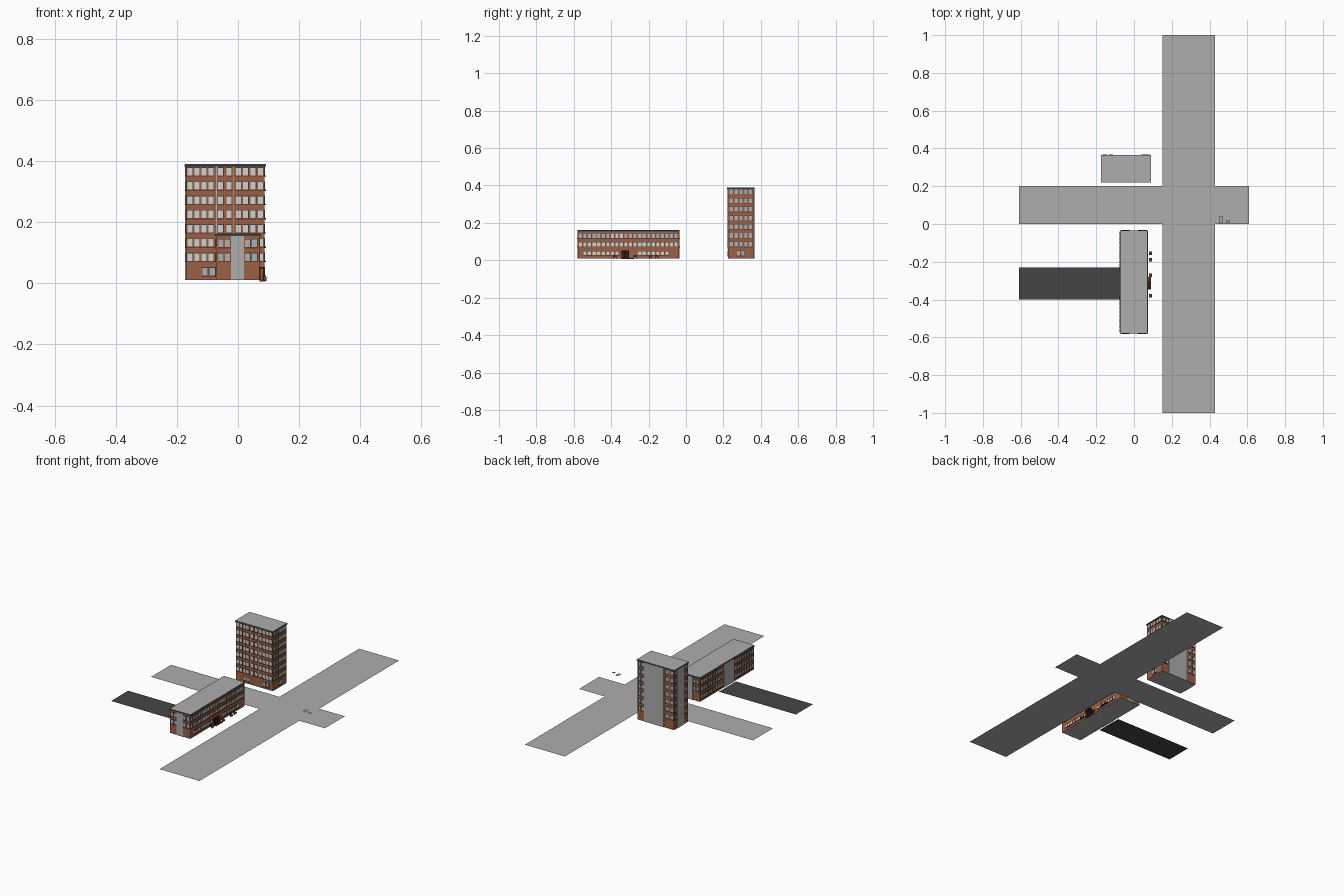
import bpy, bmesh
from mathutils import Vector

if "Cube" in bpy.data.objects:
    bpy.data.objects.remove(bpy.data.objects["Cube"])


def mat(name, r, g, b):
    m = bpy.data.materials.new(name)
    m.diffuse_color = (r, g, b, 1)
    m.use_nodes = True
    m.node_tree.nodes["Principled BSDF"].inputs["Base Color"].default_value = m.diffuse_color
    return m


BRICK = mat("brick", .32, .115, .06)
GREY = mat("concrete_grey", .42, .42, .42)
ASPHALT = mat("dark_asphalt", .06, .06, .06)
DARK = mat("dark_trim", .045, .045, .045)
GLASS = mat("grey_glass", .42, .43, .43)
LIGHT = mat("light_glass", .66, .64, .6)
SILL = mat("dark_brick_sill", .15, .04, .025)
WOOD = mat("dark_wood", .04, .015, .01)


def boxes(name, material, items):
    """One object out of many axis-aligned boxes (x0, x1, y0, y1, z0, z1)."""
    bm = bmesh.new()
    for x0, x1, y0, y1, z0, z1 in items:
        vs = bmesh.ops.create_cube(bm, size=1)["verts"]
        for v in vs:
            v.co = Vector(((x0 + x1) / 2 + v.co.x * (x1 - x0),
                           (y0 + y1) / 2 + v.co.y * (y1 - y0),
                           (z0 + z1) / 2 + v.co.z * (z1 - z0)))
    finish(name, material, bm)


def sheets(name, material, items):
    """Flat horizontal rectangles (x0, x1, y0, y1, z)."""
    bm = bmesh.new()
    for x0, x1, y0, y1, z in items:
        bm.faces.new([bm.verts.new(c) for c in
                      ((x0, y0, z), (x1, y0, z), (x1, y1, z), (x0, y1, z))])
    finish(name, material, bm)


def finish(name, material, bm):
    me = bpy.data.meshes.new(name)
    bm.to_mesh(me)
    bm.free()
    me.materials.append(material)
    bpy.context.collection.objects.link(bpy.data.objects.new(name, me))


def plate(side, wall, u0, u1, z0, z1, t):
    """Box of depth t standing on a wall; side is one of -x +x -y +y."""
    a, b = (wall, wall + t) if side[0] == "+" else (wall - t, wall)
    return (a, b, u0, u1, z0, z1) if side[1] == "x" else (u0, u1, a, b, z0, z1)


def windows(name, side, wall, cols, rows, glass, w=.018, h=.026):
    """Grid of panes with frames, sills and lintels."""
    pane, frame, sill = [], [], []
    for z in rows:
        for u in cols:
            l, r = u - w / 2, u + w / 2
            pane.append(plate(side, wall, l, r, z - h / 2, z + h / 2, .0012))
            frame.append(plate(side, wall, r - .0015, r + .001, z - h / 2, z + h / 2, .002))
            frame.append(plate(side, wall, l - .001, r + .001, z + h / 2 - .001, z + h / 2 + .0015, .002))
            sill.append(plate(side, wall, l - .002, r + .002, z - h / 2 - .004, z - h / 2, .004))
    boxes(name + "_panes", glass, pane)
    boxes(name + "_frames", DARK, frame)
    boxes(name + "_sills", SILL, sill)


def span(a, b, n):
    return [a + (b - a) * i / (n - 1) for i in range(n)]


# Roads
sheets("main_road", GREY, [(.15, .43, -1, 1, 0)])
sheets("cross_road", GREY, [(-.61, .15, 0, .2, 0), (.43, .61, 0, .2, 0)])
sheets("driveway", ASPHALT, [(-.61, -.07, -.4, -.23, 0)])
# Small floating plates by the crossing
sheets("hanging_plates", GREY, [(.449, .47, .005, .04, .062), (.486, .506, .005, .02, .062)])

# Tall block
TX0, TX1, TY0, TY1 = -.17, .087, .225, .363
boxes("tall_block_walls", BRICK, [(TX0, TX1, TY0, TY1, .01, .383)])
sheets("tall_block_floor", GREY, [(TX0, TX1, TY0, TY1, .0095)])
boxes("tall_block_cornice", DARK, [(TX0 - .005, TX1 + .004, TY0 - .005, TY1 + .002, .382, .388)])
boxes("tall_block_roof", GREY, [(TX0 - .004, TX1 + .003, TY0 - .004, TY1 + .001, .388, .39)])
boxes("tall_block_panels", GREY, [
    plate("+y", TY1, -.1, .037, .01, .383, .003),
    plate("-x", TX0, .265, .333, .01, .383, .003)])
boxes("tall_block_pilasters", GREY, [
    plate("-y", TY0, x - .0015, x + .0015, .06, .382, .003) for x in (-.07, -.014)])
floors = span(.086, .366, 7)
windows("tall_front", "-y", TY0, span(-.157, -.088, 4) + span(-.056, -.029, 2) + span(.002, .074, 4),
        floors, LIGHT)
windows("tall_front_ground", "-y", TY0, [-.107, -.083, .028, .052], [.038], GLASS)
windows("tall_right", "+x", TX1, span(.244, .346, 5), floors, GLASS)
windows("tall_right_ground", "+x", TX1, [.282, .306], [.038], GLASS)
windows("tall_left", "-x", TX0, [.245, .348], floors, GLASS)
windows("tall_back", "+y", TY1, [-.155, -.122, .05, .072], floors, GLASS)

# Long block
LX0, LX1, LY0, LY1 = -.072, .07, -.578, -.037
boxes("long_block_walls", BRICK, [(LX0, LX1, LY0, LY1, .01, .156)])
sheets("long_block_floor", GREY, [(LX0, LX1, LY0, LY1, .0095)])
boxes("long_block_cornice", DARK, [(LX0 - .003, LX1 + .003, LY0 - .003, LY1 + .003, .155, .162)])
boxes("long_block_roof", GREY, [(LX0, LX1, LY0, LY1, .16, .163)])
boxes("long_block_panels", GREY, [
    plate("-y", LY0, -.023, .02, .01, .156, .003),
    plate("+y", LY1, -.023, .02, .01, .156, .003),
    plate("-x", LX0, -.375, -.275, .01, .156, .003)])
cols = span(-.563, -.052, 22)
mid = [c for c in cols if -.4 < c < -.33]
windows("long_right_top", "+x", LX1, [c for c in cols if c not in mid], [.131], GLASS)
windows("long_right_top_middle", "+x", LX1, mid, [.131], LIGHT)
windows("long_right_middle", "+x", LX1, cols, [.086], LIGHT, h=.022)
windows("long_right_ground", "+x", LX1,
        [c for c in cols if -.54 < c < -.09 and not -.36 < c < -.27], [.038], LIGHT, h=.02)
back = [c for c in cols if not -.39 < c < -.26]
windows("long_left", "-x", LX0, back, [.038, .086, .131], GLASS)
for n, side, wall in (("front", "-y", LY0), ("back", "+y", LY1)):
    windows("long_" + n, side, wall, [-.055, -.034, .032, .055], [.086, .131], GLASS)

# Entrance with posts, canopy and step
boxes("entrance_door", WOOD, [plate("+x", LX1, -.343, -.309, .01, .05, .003)])
boxes("entrance_canopy", WOOD, [(LX1, .086, -.347, -.305, .048, .053)] +
      [(.081, .086, y, y + .004, .01, .05) for y in (-.346, -.328, -.31)])
boxes("entrance_step", SILL, [(LX1, .09, -.347, -.28, .006, .012)])

# Benches along the entrance side
bench = []
for y in (-.155, -.19, -.272, -.38):
    bench += [(.08, .096, y - .009, y + .009, .017, .019), (.08, .082, y - .009, y + .009, .019, .028)]
    bench += [(.083, .093, y + d - .001, y + d + .001, .008, .017) for d in (-.007, .007)]
boxes("benches", SILL, bench)
